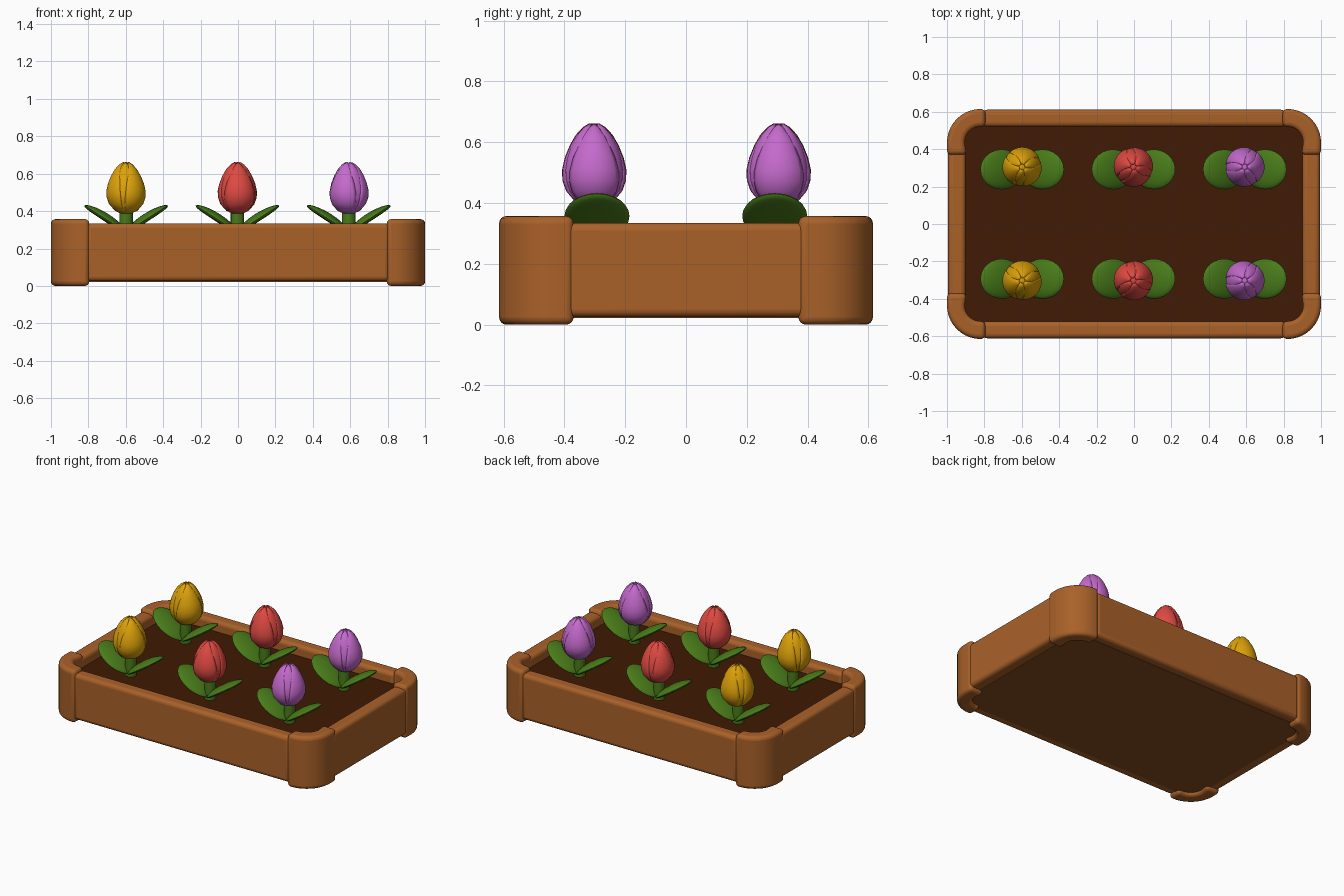
import bpy, bmesh, math
from mathutils import Matrix, Vector

if "Cube" in bpy.data.objects:
    bpy.data.objects.remove(bpy.data.objects["Cube"])


def material(name, r, g, b):
    m = bpy.data.materials.new(name)
    m.use_nodes = True
    m.diffuse_color = (r, g, b, 1)
    m.node_tree.nodes["Principled BSDF"].inputs["Base Color"].default_value = (r, g, b, 1)
    return m


WOOD = material("terracotta wood", 0.4, 0.12, 0.022)
SOIL = material("dark soil", 0.052, 0.01, 0.001)
BASE = material("base wood", 0.24, 0.075, 0.014)
GREEN = material("leaf green", 0.066, 0.2, 0.01)
YELLOW = material("yellow petal", 0.72, 0.36, 0.003)
RED = material("red petal", 0.74, 0.068, 0.055)
PURPLE = material("purple petal", 0.56, 0.145, 0.61)


def finish(bm, name, mat, bevel=0, angle=40):
    bmesh.ops.recalc_face_normals(bm, faces=bm.faces)
    mesh = bpy.data.meshes.new(name)
    bm.to_mesh(mesh)
    bm.free()
    mesh.materials.append(mat)
    ob = bpy.data.objects.new(name, mesh)
    bpy.context.collection.objects.link(ob)
    if bevel:
        mod = ob.modifiers.new("Rounding", "BEVEL")
        mod.width, mod.segments = bevel, 4
        mod.limit_method, mod.angle_limit = "ANGLE", math.radians(50)
    bpy.ops.object.select_all(action="DESELECT")
    ob.select_set(True)
    bpy.context.view_layer.objects.active = ob
    bpy.ops.object.shade_smooth_by_angle(angle=math.radians(angle))
    return ob


def box(name, mat, lo, hi, bevel=0):
    lo, hi = Vector(lo), Vector(hi)
    bm = bmesh.new()
    bmesh.ops.create_cube(bm, size=1, matrix=Matrix.Translation((lo + hi) / 2)
                          @ Matrix.Diagonal((*(hi - lo), 1)))
    finish(bm, name, mat, bevel)


def arc(cx, cy, radius, n=10):
    return [(cx + radius * math.cos(i / n * math.pi / 2),
             cy + radius * math.sin(i / n * math.pi / 2)) for i in range(n + 1)]


def corner_post(name, sx, sy):
    # L-shaped outline with a rounded outer and inner corner
    outline = [(1, 0.37)] + arc(0.82, 0.435, 0.18) + [(0.795, 0.615), (0.795, 0.52)]
    outline += arc(0.82, 0.435, 0.085)[::-1] + [(0.895, 0.37)]
    bm = bmesh.new()
    face = bm.faces.new([bm.verts.new((x * sx, y * sy, 0)) for x, y in outline])
    top = bmesh.ops.extrude_face_region(bm, geom=[face])["geom"]
    bmesh.ops.translate(bm, vec=(0, 0, 0.357),
                        verts=[v for v in top if isinstance(v, bmesh.types.BMVert)])
    finish(bm, name, WOOD, 0.025)


# Planter box
for sy, side in ((-1, "front"), (1, "back")):
    box(side + "_plank", WOOD, (-0.81, min(sy * 0.611, sy * 0.52), 0.025),
        (0.81, max(sy * 0.611, sy * 0.52), 0.335), 0.025)
    for sx, hand in ((-1, "right"), (1, "left")):
        corner_post(f"{side}_{hand}_post", sx, sy)
for sx, hand in ((-1, "right"), (1, "left")):
    box(hand + "_plank", WOOD, (min(sx * 0.994, sx * 0.9), -0.4, 0.025),
        (max(sx * 0.994, sx * 0.9), 0.4, 0.335), 0.025)
box("base_board", BASE, (-0.925, -0.55, 0.022), (0.925, 0.55, 0.1))
box("soil", SOIL, (-0.92, -0.545, 0.09), (0.92, 0.545, 0.265))

# Bud outline as (radius, height)
PROFILE = [(0.03, 0.395), (0.065, 0.41), (0.09, 0.44), (0.102, 0.475), (0.103, 0.51),
           (0.094, 0.55), (0.078, 0.59), (0.058, 0.625), (0.035, 0.65), (0.015, 0.662)]


def bud(name, mat, place, turn):
    bm = bmesh.new()
    # Closed core
    n = 24
    rings = [[bm.verts.new((0.93 * r * math.cos(math.tau * i / n),
                            0.93 * r * math.sin(math.tau * i / n), z - 0.008))
              for i in range(n)] for r, z in PROFILE]
    for a, b in zip(rings, rings[1:]):
        for i in range(n):
            bm.faces.new((a[i], a[(i + 1) % n], b[(i + 1) % n], b[i]))
    bm.faces.new(rings[0])
    bm.faces.new(rings[-1])
    # Three inner petals behind three broad outer ones, each narrowing to a tip
    cols, last = 10, len(PROFILE) - 1
    for p in range(6):
        outer = p % 2 == 0
        grid = []
        for k, (r, z) in enumerate(PROFILE):
            half = 0.95 * (1 - 0.6 * (k / last) ** 3)
            row = []
            for c in range(cols + 1):
                s = c / cols * 2 - 1
                a = turn + math.tau * p / 6 + s * half
                rr = r * (1.01 if outer else 0.965) + 0.002 - 0.003 * s * s
                row.append(bm.verts.new((rr * math.cos(a), rr * math.sin(a),
                                         z - 0.004 * s * s)))
            grid.append(row)
        for a, b in zip(grid, grid[1:]):
            for c in range(cols):
                bm.faces.new((a[c], a[c + 1], b[c + 1], b[c]))
    bmesh.ops.translate(bm, verts=bm.verts, vec=place)
    ob = finish(bm, name, mat, angle=50)
    thick = ob.modifiers.new("Petal thickness", "SOLIDIFY")
    thick.thickness = 0.004


def stem_and_leaves(name, place):
    bm = bmesh.new()
    bmesh.ops.create_cone(bm, cap_ends=True, segments=16, radius1=0.036, radius2=0.036,
                          depth=0.18, matrix=Matrix.Translation((0, 0, 0.335)))
    for side in (-1, 1):
        leaf = bmesh.ops.create_uvsphere(bm, u_segments=24, v_segments=12, radius=1)["verts"]
        for v in leaf:
            x, y, z = v.co
            # Thick oval, drooping at its edges and tilted upward
            p = Vector((0.136 * x, 0.107 * y, 0.022 * z - 0.008 * y * y - 0.01 * x * x))
            p = Matrix.Rotation(math.radians(-33), 3, "Y") @ p
            v.co = ((p.x + 0.104) * side, p.y, p.z + 0.364)
    bmesh.ops.translate(bm, verts=bm.verts, vec=place)
    finish(bm, name, GREEN)


# Two rows of three tulips
for row, bud_y, leaf_y in (("front", -0.302, -0.293), ("back", 0.305, 0.292)):
    for i, (colour, mat) in enumerate((("yellow", YELLOW), ("red", RED), ("purple", PURPLE))):
        x = (i - 1) * 0.595 - 0.003
        stem_and_leaves(f"{row}_{colour}_stem_and_leaves", (x, leaf_y, 0))
        bud(f"{row}_{colour}_tulip_bud", mat, (x, bud_y, 0), 0.7 * (2 - i))
